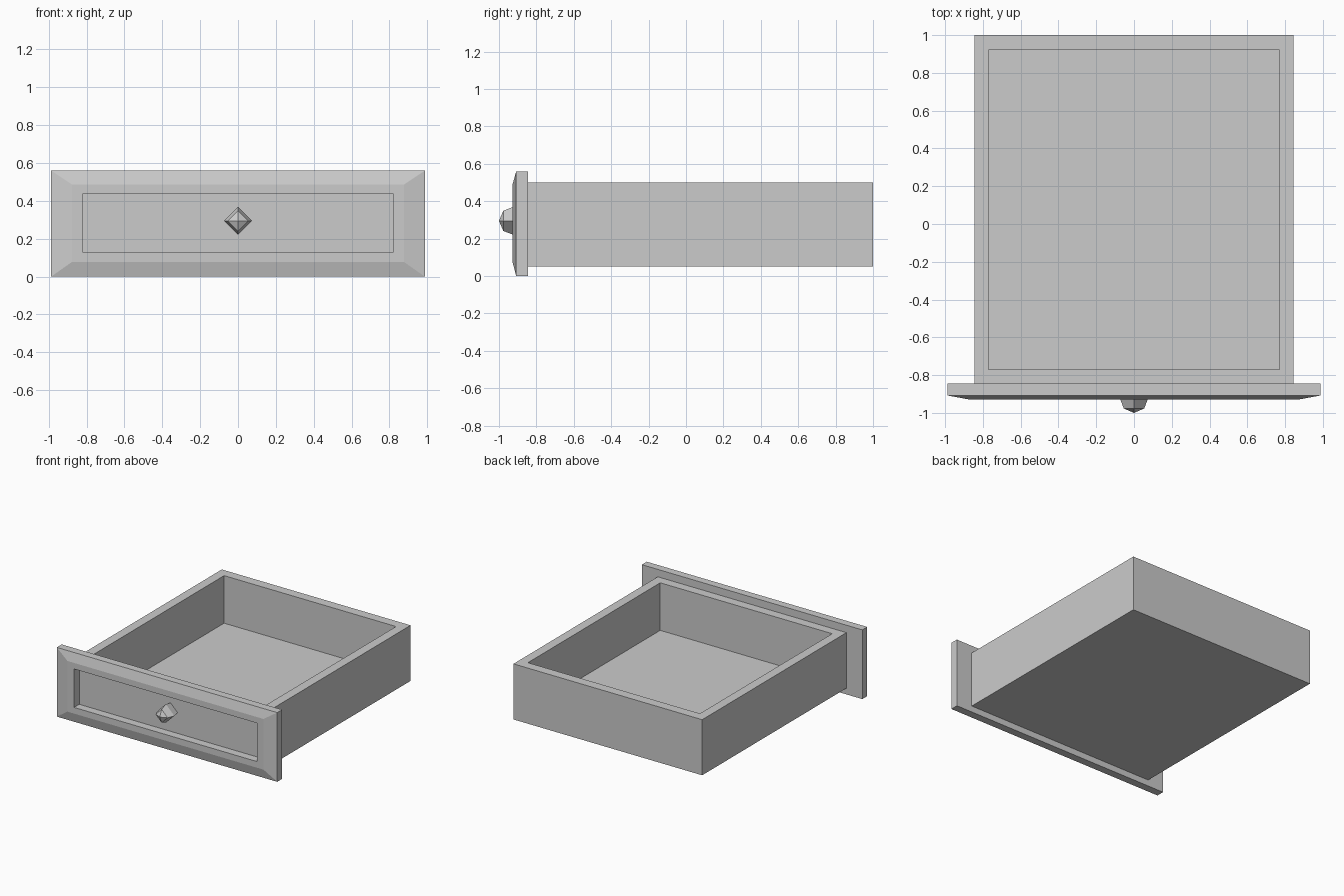
import bpy, bmesh

if "Cube" in bpy.data.objects:
    bpy.data.objects.remove(bpy.data.objects["Cube"])


def loft(name, rings):
    """Skin a run of four-point rings, cap both ends and weld collapsed tips."""
    bm = bmesh.new()
    loops = [[bm.verts.new(p) for p in ring] for ring in rings]
    for a, b in zip(loops, loops[1:]):
        for i in range(4):
            j = (i + 1) % 4
            bm.faces.new((a[i], a[j], b[j], b[i]))
    bm.faces.new(loops[0])
    bm.faces.new(loops[-1])
    bmesh.ops.remove_doubles(bm, verts=bm.verts, dist=1e-5)
    bmesh.ops.recalc_face_normals(bm, faces=bm.faces)
    mesh = bpy.data.meshes.new(name)
    bm.to_mesh(mesh)
    bm.free()
    obj = bpy.data.objects.new(name, mesh)
    bpy.context.collection.objects.link(obj)
    return obj


def flat_rect(x, y0, y1, z):
    return [(-x, y0, z), (x, y0, z), (x, y1, z), (-x, y1, z)]


def upright_rect(x, z0, z1, y):
    return [(-x, y, z0), (x, y, z0), (x, y, z1), (-x, y, z1)]


def diamond(r, y, z=0.295):
    return [(r, y, z), (0, y, z + r), (-r, y, z), (0, y, z - r)]


# Open-topped drawer box: outer walls, rim, inner walls, floor
loft("drawer_box", [
    flat_rect(0.845, -0.845, 1.0, 0.05),
    flat_rect(0.845, -0.845, 1.0, 0.50),
    flat_rect(0.77, -0.77, 0.922, 0.50),
    flat_rect(0.77, -0.77, 0.922, 0.115),
])

# Front panel: slab, sloped border, flat frame, recessed field
loft("front_panel", [
    upright_rect(0.987, 0.0, 0.56, -0.845),
    upright_rect(0.987, 0.0, 0.56, -0.908),
    upright_rect(0.878, 0.077, 0.487, -0.928),
    upright_rect(0.818, 0.127, 0.438, -0.928),
    upright_rect(0.818, 0.127, 0.438, -0.862),
])

# Four-sided faceted knob, seated in the recess
loft("knob", [
    diamond(0.062, -0.860),
    diamond(0.075, -0.922),
    diamond(0.054, -0.977),
    diamond(0.0, -1.0),
])
